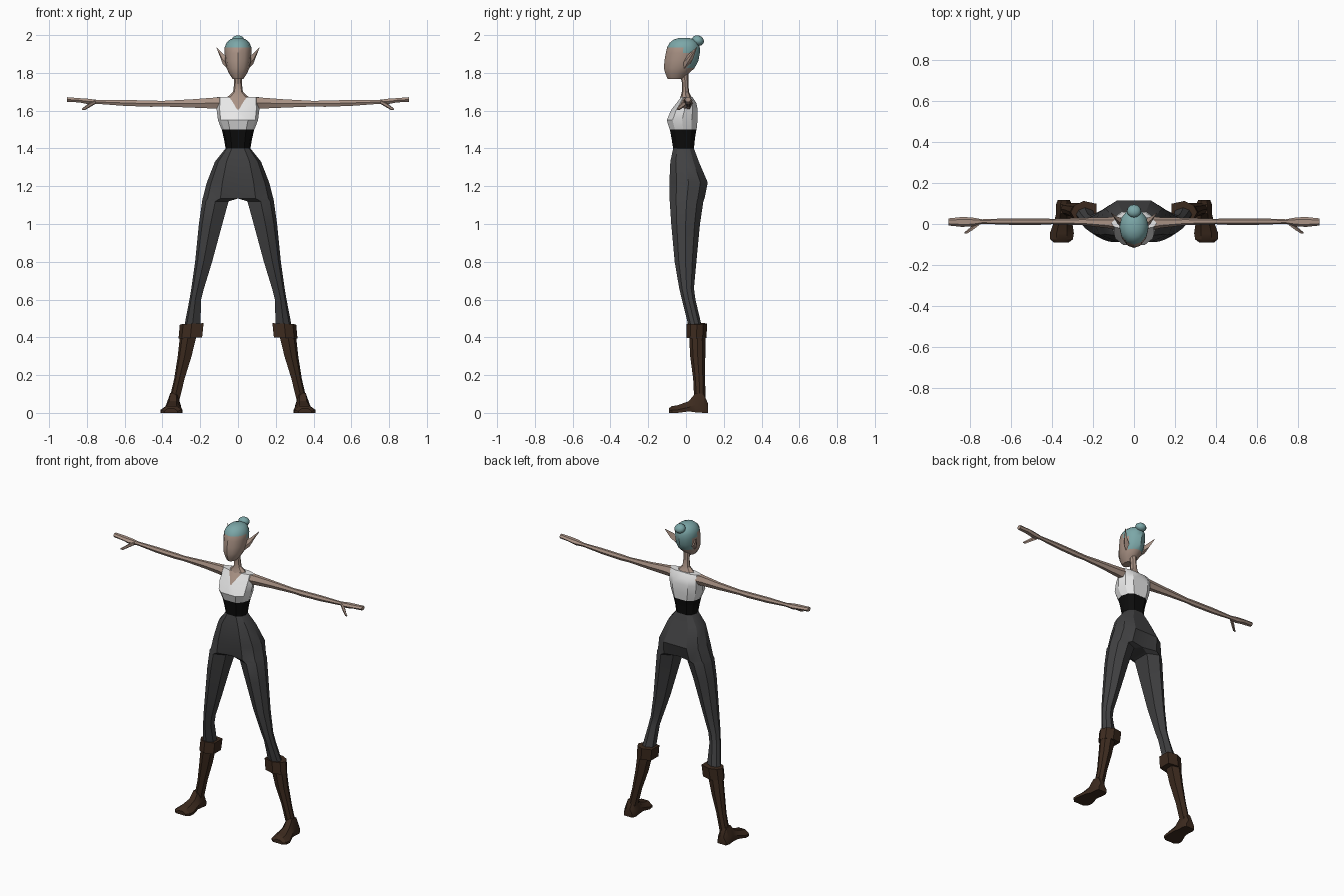
import bpy, bmesh, math
from mathutils import Vector


def material(name, r, g, b):
    m = bpy.data.materials.new(name)
    m.diffuse_color = (r, g, b, 1)
    return m


SKIN = material("skin", 0.40, 0.29, 0.235)
HAIR = material("teal_hair", 0.20, 0.385, 0.39)
WHITE = material("white_cloth", 0.80, 0.80, 0.80)
BLACK = material("black_sash", 0.004, 0.004, 0.004)
GREY = material("charcoal_cloth", 0.052, 0.052, 0.054)
BROWN = material("brown_leather", 0.045, 0.023, 0.013)


def loft(name, rings, mats, mirror=False, rule=None, angle=30):
    """Skin equal-length rings, cap the ends, optionally mirror in x."""
    bm = bmesh.new()
    vs = [[bm.verts.new(p) for p in ring] for ring in rings]
    n = len(rings[0])
    for a, b in zip(vs, vs[1:]):
        for i in range(n):
            j = (i + 1) % n
            bm.faces.new((a[i], a[j], b[j], b[i]))
    bm.faces.new(vs[0])
    bm.faces.new(vs[-1])
    bmesh.ops.recalc_face_normals(bm, faces=bm.faces)
    # Open the seam on the mirror plane
    seam = [f for f in bm.faces if all(abs(v.co.x) < 1e-5 for v in f.verts)]
    if mirror and seam:
        bmesh.ops.delete(bm, geom=seam, context='FACES')
    if rule:
        for f in bm.faces:
            f.material_index = rule(f.calc_center_median())
    me = bpy.data.meshes.new(name)
    bm.to_mesh(me)
    bm.free()
    for m in mats:
        me.materials.append(m)
    ob = bpy.data.objects.new(name, me)
    bpy.context.collection.objects.link(ob)
    if mirror:
        mod = ob.modifiers.new("mirror", 'MIRROR')
        mod.merge_threshold = 0.0005
    bpy.ops.object.select_all(action='DESELECT')
    ob.select_set(True)
    bpy.context.view_layer.objects.active = ob
    bpy.ops.object.shade_smooth_by_angle(angle=math.radians(angle))
    return ob


def section(z, xi, xo, yf, yb, h=1.0, u=0.5, tilt=0.0):
    """Eight-sided level ring; h = depth of its inner side."""
    w, ym, d = xo - xi, (yf + yb) / 2, (yb - yf) / 2
    pts = [(xi, ym - d * h), (xi + u * w, yf), (xi + .86 * w, ym - .62 * d), (xo, ym),
           (xi + .86 * w, ym + .62 * d), (xi + .5 * w, yb), (xi, ym + d * h), (xi, ym)]
    return [(x, y, z + tilt * (x - (xi + xo) / 2)) for x, y in pts]


def oval(z, rx, yf, yb, n=12):
    """Level oval ring with separate front and back reach."""
    c = (yf + yb) / 2
    return [(rx * math.sin(2 * math.pi * i / n),
             c - (yb - yf) / 2 * math.cos(2 * math.pi * i / n), z) for i in range(n)]


def xring(x, y, z, ry, rz, n=6):
    """Upright ring across the x axis."""
    return [(x, y + ry * math.cos(2 * math.pi * i / n),
             z + rz * math.sin(2 * math.pi * i / n)) for i in range(n)]


# Trousers: hips joined at the centre, then splitting into legs
loft("trousers", [section(*r) for r in (
    (1.40, 0, .066, -.068, .042),
    (1.33, 0, .122, -.083, .068),
    (1.22, 0, .165, -.088, .115),
    (1.135, 0, .187, -.088, .098, .8),
    (1.12, .050, .190, -.086, .092, .65),
    (1.00, .083, .207, -.078, .074, .6),
    (.80, .137, .227, -.060, .055, .55),
    (.66, .180, .247, -.036, .042, .55),
    (.60, .195, .257, -.022, .050, .55),
    (.44, .200, .288, .018, .088, .55))], [GREY], True)

# Sash around the waist
loft("waist_sash", [section(1.40, 0, .066, -.068, .042),
                    section(1.45, 0, .074, -.076, .047),
                    section(1.50, 0, .086, -.085, .055)], [BLACK], True)

# Sleeveless top with a V neckline cut into its centre column
loft("sleeveless_top", [section(*r) for r in (
    (1.50, 0, .087, -.086, .056),
    (1.55, 0, .106, -.102, .061),
    (1.605, 0, .113, -.078, .062, 1, .04),
    (1.64, 0, .112, -.050, .055, 1, .22),
    (1.672, 0, .110, -.026, .034, 1, .42))], [WHITE, SKIN], True,
    lambda c: int(c.z > 1.61 and c.x < .025 and c.y < -.02))

# Neck flaring into the shoulders
loft("neck", [oval(*r, n=8) for r in (
    (1.655, .075, -.035, .036), (1.678, .050, -.028, .026), (1.70, .026, -.022, .016),
    (1.75, .020, -.022, .012), (1.80, .022, -.035, .012))], [SKIN])

# Head, with the scalp coloured above the brow and behind the ears
loft("head", [oval(*r) for r in (
    (1.768, .028, -.097, -.015),
    (1.795, .047, -.109, .012),
    (1.825, .060, -.117, .045),
    (1.865, .068, -.114, .066),
    (1.905, .071, -.107, .073),
    (1.935, .071, -.100, .073),
    (1.960, .060, -.086, .064),
    (1.977, .042, -.064, .045),
    (1.986, .018, -.034, .012))], [SKIN, HAIR], False,
    lambda c: int(c.z > 1.932 or (c.y > .012 and c.z > 1.822)
                  or (c.z > 1.905 and c.y > -.03)), 35)

# Bun at the crown
bpy.ops.mesh.primitive_uv_sphere_add(segments=12, ring_count=8, radius=1,
                                     location=(0, .063, 1.971), rotation=(-.4, 0, 0))
bun = bpy.context.object
bun.name = "hair_bun"
bun.scale = (.035, .033, .027)
bun.data.materials.append(HAIR)
bpy.ops.object.shade_smooth_by_angle(angle=math.radians(40))

# Pointed ears sweeping out and back
loft("ears", [
    [(.055, -.010, 1.822), (.064, -.014, 1.855), (.064, .004, 1.888), (.058, .026, 1.850)],
    [(.080, .004, 1.846), (.082, .004, 1.872), (.084, .020, 1.905), (.086, .038, 1.876)],
    [(.113, .054, 1.931), (.113, .055, 1.934), (.114, .057, 1.936), (.114, .057, 1.932)]],
    [SKIN], True)

# Arms and mitten hands
loft("arms", [xring(*r) for r in (
    (.085, .004, 1.640, .034, .036),
    (.13, .006, 1.640, .026, .033),
    (.25, .012, 1.638, .018, .025),
    (.40, .012, 1.637, .013, .017),
    (.46, .012, 1.637, .016, .019),
    (.60, .012, 1.641, .016, .018),
    (.74, .012, 1.646, .011, .012),
    (.79, .010, 1.648, .022, .017),
    (.84, .010, 1.655, .024, .013),
    (.905, .010, 1.659, .017, .014))], [SKIN], True)
loft("thumbs", [xring(*r, n=5) for r in (
    (.755, .002, 1.646, .010, .011),
    (.785, -.018, 1.630, .013, .013),
    (.812, -.038, 1.612, .009, .010),
    (.826, -.044, 1.607, .004, .005))], [SKIN], True)

# Boot shafts and their wide cuffs
loft("boot_shafts", [section(*r) for r in (
    (.42, .217, .306, .016, .102, .6),
    (.30, .246, .319, .022, .102, .6),
    (.18, .283, .338, .038, .101, .6),
    (.06, .312, .366, .044, .104, .6))], [BROWN], True)
loft("boot_cuffs", [section(*r) for r in (
    (.397, .190, .315, .002, .108, .75, .5, -.05),
    (.472, .182, .308, .004, .112, .75, .5, -.05))], [BROWN], True, angle=20)


def foot_ring(y, x0, x1, z0, z1):
    """Sole-wide ring across the y axis."""
    w, zm = x1 - x0, z0 + (z1 - z0) * .4
    return [(x0, y, z0), (x1, y, z0), (x1, y, zm), (x1 - .28 * w, y, z1),
            (x0 + .28 * w, y, z1), (x0, y, zm)]


# Feet from heel to toe
loft("boot_feet", [foot_ring(*r) for r in (
    (.116, .312, .372, 0, .050),
    (.095, .302, .380, 0, .100),
    (.050, .304, .380, .003, .105),
    (.015, .302, .388, .008, .062),
    (-.045, .293, .410, 0, .040),
    (-.075, .298, .408, 0, .036),
    (-.091, .320, .390, 0, .024))], [BROWN], True)
